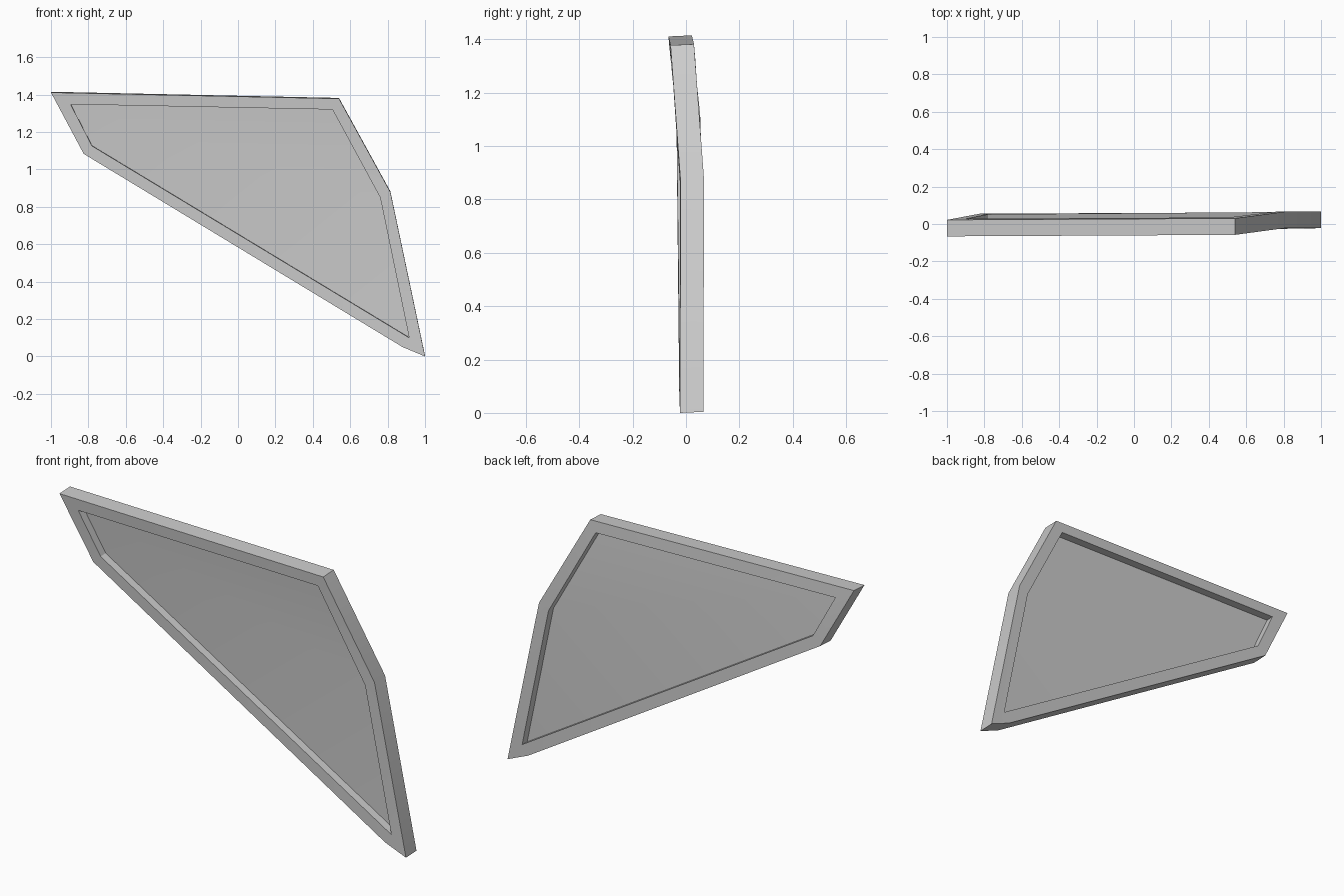
import bpy
import bmesh
import math
from mathutils import Vector

cube = bpy.data.objects.get("Cube")
if cube:
    bpy.data.objects.remove(cube, do_unlink=True)

grey = bpy.data.materials.new("plain grey")
grey.use_nodes = True
colour = (0.6, 0.6, 0.6, 1)
grey.diffuse_color = colour
grey.node_tree.nodes["Principled BSDF"].inputs["Base Color"].default_value = colour

# Front corners, clockwise from the upper left
outer = [(-1, -0.066, 1.411), (0.54, -0.058, 1.378), (0.815, -0.021, 0.878),
         (1, -0.022, 0), (0.88, -0.025, 0.05), (-0.825, -0.033, 1.083)]
inner = [(-0.895, -0.06, 1.348), (0.505, -0.053, 1.32), (0.76, -0.022, 0.85),
         (0.915, -0.023, 0.1), (-0.78, -0.036, 1.125)]
depth = Vector((0, 0.088, 0.004))


def slab(name, points, faces, start, end):
    """Thicken a sheet of faces between two fractions of the depth."""
    bm = bmesh.new()
    verts = [bm.verts.new(Vector(p) + depth * start) for p in points]
    sheet = [bm.faces.new([verts[i] for i in f]) for f in faces]
    copy = bmesh.ops.duplicate(bm, geom=sheet + verts + list(bm.edges))
    twin = copy["vert_map"]
    rim = [e for e in bm.edges if e.is_boundary and e.verts[0] in verts]
    for e in rim:
        a, b = e.verts
        bm.faces.new((a, b, twin[b], twin[a]))
    for v in verts:
        twin[v].co += depth * (end - start)
    bmesh.ops.recalc_face_normals(bm, faces=bm.faces)
    mesh = bpy.data.meshes.new(name)
    bm.to_mesh(mesh)
    bm.free()
    mesh.materials.append(grey)
    obj = bpy.data.objects.new(name, mesh)
    bpy.context.collection.objects.link(obj)
    bpy.ops.object.select_all(action="DESELECT")
    obj.select_set(True)
    bpy.context.view_layer.objects.active = obj
    bpy.ops.object.shade_smooth_by_angle(angle=math.radians(30))
    return obj


# Border frame: outer corners first, then inner corners
slab("window_frame", outer + inner,
     [(0, 1, 7, 6), (1, 2, 8, 7), (2, 3, 9, 8), (3, 4, 9),
      (4, 5, 10, 9), (5, 0, 6, 10)], 0, 1)

# Thin recessed pane, folded across the middle
slab("window_pane", inner, [(0, 1, 2, 4), (2, 3, 4)], 0.48, 0.52)
